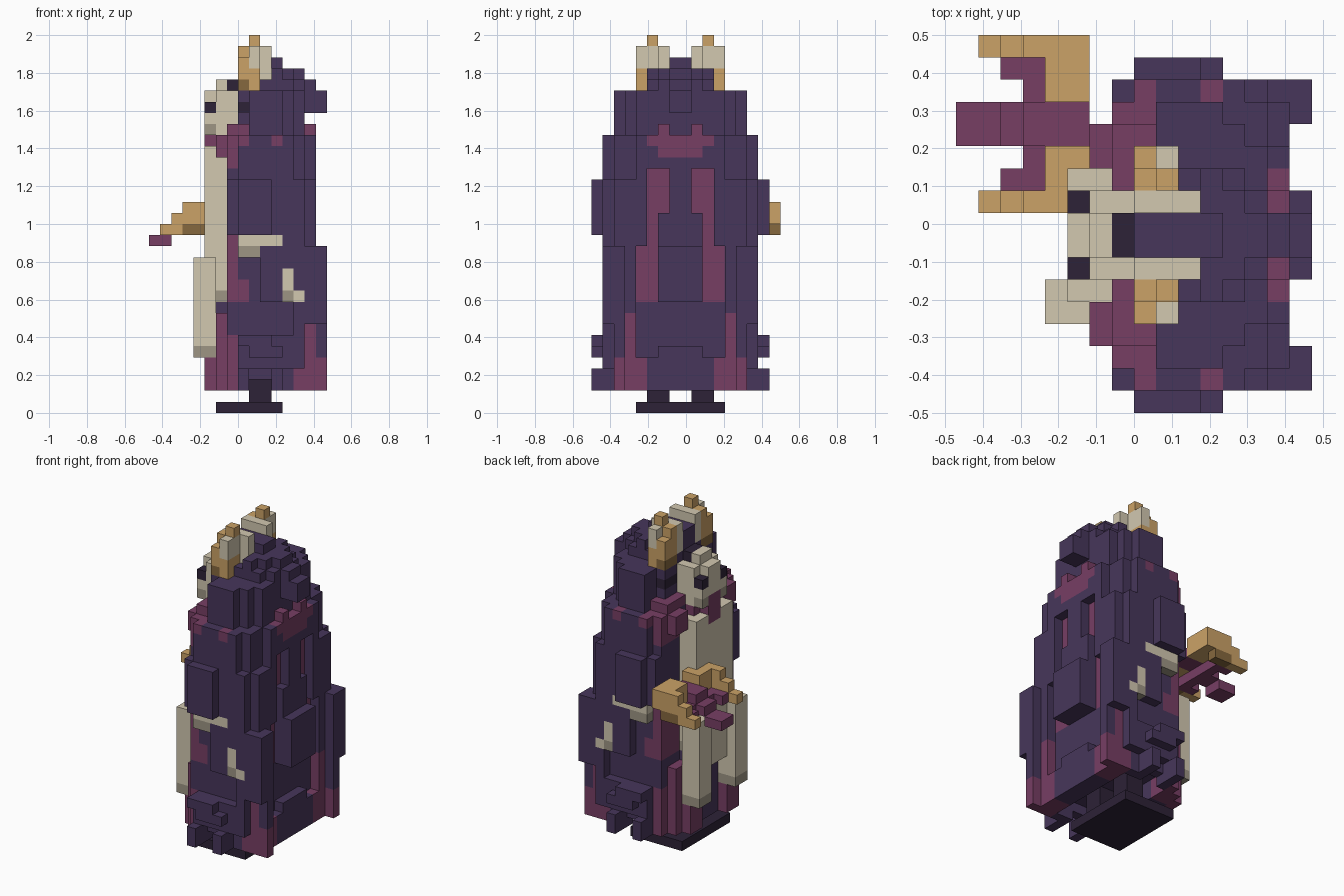
import bpy, bmesh
from mathutils import Vector

if "Cube" in bpy.data.objects:
    bpy.data.objects.remove(bpy.data.objects["Cube"], do_unlink=True)

UNIT = 2 / 34
ORIGIN = Vector((-8, -8.5, 0))
BODY, WAND = 15, 25          # mirror sums for the cell rows across the width


def linear(hex_code):
    parts = [int(hex_code[n:n + 2], 16) / 255 for n in (0, 2, 4)]
    return [c / 12.92 if c < 0.04045 else ((c + 0.055) / 1.055) ** 2.4 for c in parts] + [1]


COLOURS = {"purple": "47365b", "magenta": "773e64", "cream": "d2c8b0", "dark cream": "9d9584",
           "gold": "cba267", "dark gold": "86683e", "black": "2d2237"}
materials = {}
for name, code in COLOURS.items():
    mat = bpy.data.materials.new(name)
    mat.use_nodes = True
    mat.diffuse_color = linear(code)
    mat.node_tree.nodes["Principled BSDF"].inputs["Base Color"].default_value = linear(code)
    materials[name] = mat

cells = {}


def span(pair):
    return range(pair[0], pair[1] + 1)


def fill(part, colour, x, y, z, mirror=BODY):
    """Fill a block of cells and its mirror image; part None carves."""
    for i in span(x):
        for j in span(y):
            for k in span(z):
                for row in (j, mirror - j):
                    if part:
                        cells[i, row, k] = (part, colour)
                    else:
                        cells.pop((i, row, k), None)


def carve(x, y, z):
    fill(None, None, x, y, z)


def paint(colour, x, y, z):
    """Recolour the cells that already exist in a block."""
    for i in span(x):
        for j in span(y):
            for k in span(z):
                for key in ((i, j, k), (i, BODY - j, k)):
                    if key in cells:
                        cells[key] = (cells[key][0], colour)


# Robe: stepped layers from hem to shoulders
fill("robe", "purple", x=(8, 13), y=(1, 1), z=(2, 20))
fill("robe", "purple", x=(7, 14), y=(2, 4), z=(2, 20))
fill("robe", "purple", x=(6, 14), y=(5, 7), z=(2, 20))
fill("robe", "purple", x=(8, 12), y=(1, 1), z=(21, 24))
fill("robe", "purple", x=(7, 13), y=(2, 3), z=(21, 24))
fill("robe", "purple", x=(7, 14), y=(4, 7), z=(21, 24))
fill("robe", "purple", x=(7, 7), y=(1, 1), z=(16, 20))
fill("robe", "magenta", x=(6, 6), y=(3, 4), z=(2, 8))
# Pinched waist above the flared hem, and recessed folds
carve(x=(8, 12), y=(1, 1), z=(7, 9))
carve(x=(8, 9), y=(1, 1), z=(10, 13))
carve(x=(9, 13), y=(1, 1), z=(2, 3))
carve(x=(14, 14), y=(6, 7), z=(6, 9))
carve(x=(14, 14), y=(5, 5), z=(5, 21))
carve(x=(14, 14), y=(4, 4), z=(5, 14))
carve(x=(14, 14), y=(6, 6), z=(18, 21))
# Cloak tails and ridges at the back
fill("robe", "purple", x=(13, 15), y=(1, 2), z=(8, 14))
fill("robe", "purple", x=(15, 15), y=(6, 7), z=(10, 14))
fill("robe", "purple", x=(15, 15), y=(2, 2), z=(2, 7))
# Side hem tufts and hollow underside
fill("robe", "purple", x=(8, 8), y=(0, 0), z=(2, 3))
fill("robe", "purple", x=(11, 11), y=(0, 1), z=(2, 3))
fill("robe", "purple", x=(9, 11), y=(0, 0), z=(5, 5))
fill("robe", "purple", x=(8, 10), y=(0, 0), z=(6, 6))
carve(x=(8, 12), y=(3, 7), z=(2, 3))
carve(x=(9, 10), y=(2, 2), z=(2, 2))
# Magenta trim along the front opening
paint("magenta", x=(7, 7), y=(2, 4), z=(2, 6))
paint("magenta", x=(7, 7), y=(2, 4), z=(10, 15))
paint("magenta", x=(8, 8), y=(2, 2), z=(10, 11))
fill("robe", "magenta", x=(5, 5), y=(4, 5), z=(2, 4))
fill("robe", "magenta", x=(6, 7), y=(3, 4), z=(23, 24))
paint("magenta", x=(7, 7), y=(2, 4), z=(22, 24))
paint("magenta", x=(8, 8), y=(1, 3), z=(24, 24))
paint("magenta", x=(11, 11), y=(1, 1), z=(24, 24))
# Magenta trim on the back
paint("magenta", x=(13, 13), y=(5, 5), z=(10, 21))
paint("magenta", x=(13, 13), y=(4, 4), z=(10, 14))
paint("magenta", x=(13, 13), y=(6, 6), z=(18, 21))
paint("magenta", x=(14, 14), y=(6, 7), z=(23, 23))
paint("magenta", x=(14, 14), y=(5, 7), z=(24, 24))
paint("magenta", x=(13, 15), y=(2, 4), z=(2, 4))
paint("magenta", x=(14, 14), y=(3, 3), z=(5, 8))
paint("magenta", x=(14, 14), y=(2, 2), z=(5, 7))

# Sleeves, with pale cuffs and hands
fill("sleeves", "purple", x=(8, 10), y=(0, 0), z=(16, 20))
fill("hands", "cream", x=(8, 11), y=(1, 1), z=(15, 15))
fill("hands", "dark cream", x=(8, 9), y=(1, 1), z=(14, 14))
fill("hands", "cream", x=(12, 12), y=(1, 1), z=(11, 12))
fill("hands", "cream", x=(13, 13), y=(1, 1), z=(10, 10))
paint("dark cream", x=(12, 12), y=(1, 1), z=(10, 10))

# Hood: rounded dome
fill("hood", "purple", x=(9, 11), y=(2, 2), z=(25, 28))
fill("hood", "purple", x=(9, 12), y=(3, 3), z=(25, 28))
fill("hood", "purple", x=(8, 13), y=(4, 7), z=(25, 28))
fill("hood", "purple", x=(8, 12), y=(5, 5), z=(29, 29))
fill("hood", "purple", x=(8, 13), y=(6, 7), z=(29, 29))
fill("hood", "purple", x=(11, 11), y=(5, 5), z=(30, 30))
fill("hood", "purple", x=(11, 12), y=(6, 6), z=(30, 30))
fill("hood", "purple", x=(8, 13), y=(7, 7), z=(30, 30))
fill("hood", "purple", x=(8, 11), y=(7, 7), z=(31, 31))
fill("hood", "purple", x=(14, 14), y=(7, 7), z=(27, 29))
fill("hood", "purple", x=(15, 15), y=(7, 7), z=(27, 28))
fill("hood", "magenta", x=(14, 14), y=(6, 6), z=(25, 25))
fill("hood", "magenta", x=(7, 8), y=(3, 5), z=(25, 25))
fill("hood", "black", x=(7, 7), y=(7, 7), z=(25, 29))
paint("black", x=(8, 8), y=(4, 5), z=(27, 27))

# Face, brow and eyes
fill("face", "cream", x=(5, 7), y=(6, 6), z=(25, 28))
fill("face", "cream", x=(5, 6), y=(7, 7), z=(25, 28))
fill("face", "cream", x=(6, 6), y=(7, 7), z=(29, 29))
fill("face", "dark cream", x=(5, 5), y=(6, 6), z=(25, 25))
fill("face", "black", x=(5, 5), y=(6, 6), z=(27, 27))
carve(x=(5, 5), y=(6, 6), z=(28, 28))

# Long beard with a heavy lock on each side
fill("beard", "cream", x=(5, 6), y=(5, 7), z=(10, 23))
fill("beard", "cream", x=(5, 5), y=(6, 7), z=(8, 9))
fill("beard", "magenta", x=(6, 6), y=(6, 7), z=(24, 24))
fill("beard", "magenta", x=(5, 5), y=(7, 7), z=(23, 25))
fill("beard", "cream", x=(4, 5), y=(4, 5), z=(5, 13))
paint("dark cream", x=(4, 5), y=(4, 5), z=(5, 5))
paint("dark cream", x=(6, 6), y=(5, 5), z=(10, 10))

# Horns
fill("horns", "gold", x=(8, 9), y=(4, 5), z=(29, 30))
fill("horns", "gold", x=(8, 8), y=(4, 4), z=(31, 31))
fill("horns", "gold", x=(8, 8), y=(5, 5), z=(31, 32))
fill("horns", "cream", x=(9, 9), y=(4, 5), z=(31, 32))
fill("horns", "cream", x=(8, 10), y=(6, 6), z=(30, 32))
fill("horns", "gold", x=(9, 9), y=(5, 5), z=(33, 33))
paint("dark gold", x=(8, 8), y=(4, 5), z=(29, 29))

# Winged wand held out in front
fill("wand_wings", "gold", x=(4, 5), y=(14, 16), z=(17, 18), mirror=WAND)
fill("wand_wings", "gold", x=(3, 4), y=(16, 16), z=(17, 18), mirror=WAND)
fill("wand_wings", "dark gold", x=(3, 4), y=(16, 16), z=(16, 16), mirror=WAND)
fill("wand_wings", "gold", x=(2, 2), y=(16, 16), z=(16, 17), mirror=WAND)
fill("wand_wings", "gold", x=(1, 1), y=(16, 16), z=(16, 16), mirror=WAND)
fill("wand_core", "magenta", x=(3, 5), y=(13, 13), z=(17, 17), mirror=WAND)
fill("wand_core", "magenta", x=(2, 3), y=(13, 13), z=(16, 16), mirror=WAND)
fill("wand_core", "magenta", x=(0, 1), y=(13, 13), z=(15, 15), mirror=WAND)
fill("wand_core", "magenta", x=(3, 3), y=(14, 15), z=(16, 16), mirror=WAND)
fill("wand_core", "magenta", x=(2, 2), y=(15, 15), z=(16, 16), mirror=WAND)
# Beard strand passing the wand
fill("beard", "cream", x=(5, 5), y=(5, 5), z=(16, 18))

# Legs and base
fill("legs", "black", x=(9, 10), y=(5, 6), z=(1, 3))
fill("base", "black", x=(6, 11), y=(4, 7), z=(0, 0))

# Turn each part's exposed cell sides into a mesh
SIDES = [Vector(s) for s in ((1, 0, 0), (-1, 0, 0), (0, 1, 0), (0, -1, 0), (0, 0, 1), (0, 0, -1))]
palette = list(materials)
for part in sorted({p for p, _ in cells.values()}):
    bm = bmesh.new()
    corners = {}
    for key, (owner, colour) in cells.items():
        if owner != part:
            continue
        centre = Vector(key) + Vector((0.5, 0.5, 0.5))
        for side in SIDES:
            if tuple(int(a + b) for a, b in zip(key, side)) in cells:
                continue
            u = side.yzx
            v = side.cross(u)
            quad = []
            for a, b in ((-1, -1), (1, -1), (1, 1), (-1, 1)):
                spot = centre + (side + u * a + v * b) / 2
                tag = tuple(round(c) for c in spot)
                if tag not in corners:
                    corners[tag] = bm.verts.new((spot + ORIGIN) * UNIT)
                quad.append(corners[tag])
            bm.faces.new(quad).material_index = palette.index(colour)
    mesh = bpy.data.meshes.new(part)
    bm.to_mesh(mesh)
    bm.free()
    for mat in materials.values():
        mesh.materials.append(mat)
    bpy.context.collection.objects.link(bpy.data.objects.new(part, mesh))
